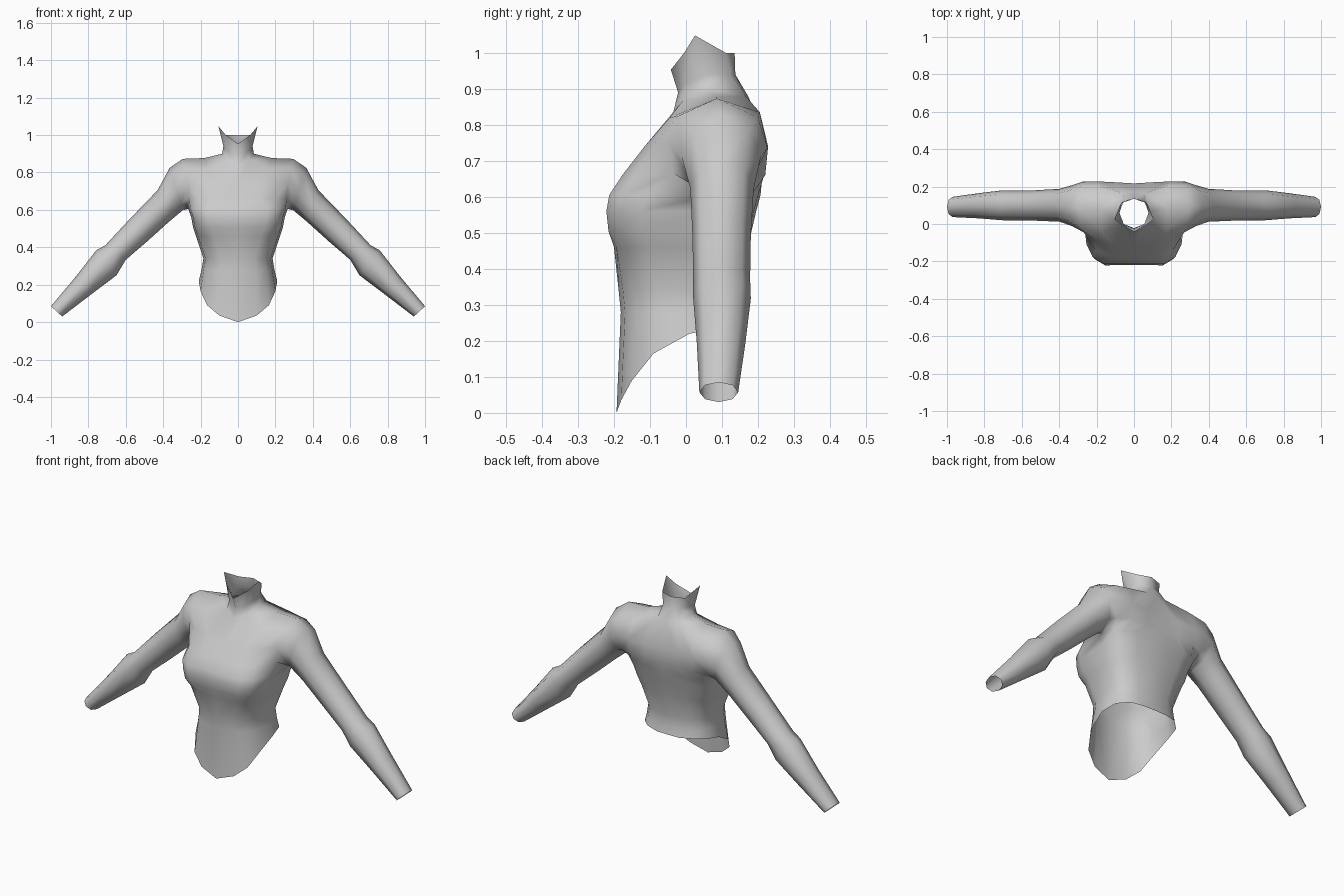
import bpy, bmesh, math
from mathutils import Vector

if "Cube" in bpy.data.objects:
    bpy.data.objects.remove(bpy.data.objects["Cube"])

bm = bmesh.new()


def verts(points):
    return [bm.verts.new(p) for p in points]


def strip(a, b):
    """Quads between two equally long rows of vertices."""
    for i in range(len(a) - 1):
        bm.faces.new((a[i], a[i + 1], b[i + 1], b[i]))


def half_ring(z, w, yf, yc, yb, pf, pb, dip):
    """Half of a boxy oval, from front centre round to back centre."""
    pts = []
    for k in range(9):
        a = math.radians(k * 22.5)
        c, s = abs(math.cos(a)), max(math.sin(a), 0)
        p, depth = (pf, yf - yc) if k <= 4 else (pb, yb - yc)
        c = 0 if k == 4 else c
        s = 0 if k in (0, 8) else s
        y = yc + depth * c ** p + (dip if k == 0 else 0)
        pts.append((w * s ** p, y, z))
    return pts


# Curved hem, front centre to back centre
hem = verts([(0, -.193, 0), (.1, -.18, .035), (.165, -.15, .09), (.2, -.09, .165),
             (.21, .01, .22), (.193, .09, .235), (.14, .14, .24), (.07, .16, .235),
             (0, .162, .235)])

# Waist and bust rings: height, half width, front, side, back, roundness, cleavage
rings = [
    (.28, .195, -.181, .02, .152, .75, .75, 0),
    (.34, .185, -.187, .02, .150, .75, .75, 0),
    (.46, .225, -.204, .03, .172, .62, .7, .004),
    (.505, .24, -.226, .04, .182, .52, .65, .012),
    (.56, .25, -.232, .05, .195, .5, .62, .014),
    (.605, .265, -.225, .07, .207, .52, .6, .012),
]
row = hem
for r in rings:
    nxt = verts(half_ring(*r))
    strip(row, nxt)
    row = nxt
bust = row

# Chest panels, centre to armhole
chest = [verts(p) for p in (
    [(0, -.165, .66), (.11, -.177, .66), (.205, -.145, .66), (.262, -.035, .665)],
    [(0, -.112, .735), (.11, -.115, .74), (.2, -.09, .745), (.268, -.045, .75)],
    [(0, -.035, .835), (.062, -.008, .868), (.17, -.045, .82), (.285, -.02, .825)])]
# Back panels, armhole to centre
back = [verts(p) for p in (
    [(.265, .185, .65), (.19, .22, .66), (.1, .217, .66), (0, .212, .66)],
    [(.275, .226, .735), (.2, .228, .74), (.1, .223, .74), (0, .217, .74)],
    [(.285, .2, .82), (.18, .205, .835), (.06, .165, .88), (0, .175, .875)])]
strip(bust[:4], chest[0])
strip(bust[5:], back[0])
bm.faces.new((bust[3], bust[4], chest[0][3]))
bm.faces.new((bust[4], bust[5], back[0][0]))
for panel in (chest, back):
    strip(panel[0], panel[1])
    strip(panel[1], panel[2])

# Shoulder ridge
ridge = verts([(.085, .065, .9), (.18, .085, .877), (.295, .085, .873)])
strip(chest[2][1:], ridge)
strip(ridge[::-1], back[2][:3][::1])

# Neck with pointed sides
base = [chest[2][0], chest[2][1], ridge[0], back[2][2], back[2][3]]
neck_mid = verts([(0, -.022, .89), (.055, .0, .915), (.078, .06, .94),
                  (.055, .125, .94), (0, .137, .94)])
neck_top = verts([(0, -.042, .953), (.065, -.005, 1.0), (.105, .025, 1.048),
                  (.07, .11, 1.0), (0, .135, 1.0)])
strip(base, neck_mid)
strip(neck_mid, neck_top)

# Arm: top x, top z, underside x, underside z, front y, back y
arm = [
    (.365, .825, .295, .598, -.012, .208),
    (.43, .705, .365, .54, .012, .188),
    (.58, .55, .485, .432, .018, .180),
    (.71, .41, .60, .333, .02, .178),
    (.757, .385, .65, .25, .02, .180),
    (.87, .24, .785, .148, .03, .165),
    (1.0, .085, .94, .03, .037, .145),
]
loop = [ridge[2], chest[2][3], chest[1][3], chest[0][3], bust[4],
        back[0][0], back[1][0], back[2][0]]
for tx, tz, ux, uz, yf, yb in arm:
    mid = Vector(((tx + ux) / 2, (yf + yb) / 2, (tz + uz) / 2))
    up = Vector((tx - ux, 0, tz - uz)) / 2
    side = Vector((0, (yf - yb) / 2, 0))
    nxt = verts([mid + up * math.cos(i * math.pi / 4) + side * math.sin(i * math.pi / 4)
                 for i in range(8)])
    strip(loop + loop[:1], nxt + nxt[:1])
    loop = nxt

bmesh.ops.recalc_face_normals(bm, faces=bm.faces)
# Make the shell face outwards
bm.faces.ensure_lookup_table()
if bm.faces[0].normal.y > 0:
    bmesh.ops.reverse_faces(bm, faces=bm.faces)

mesh = bpy.data.meshes.new("torso_shell")
bm.to_mesh(mesh)
bm.free()
grey = bpy.data.materials.new("light grey")
grey.diffuse_color = (.6, .6, .6, 1)
grey.use_nodes = True
grey.node_tree.nodes["Principled BSDF"].inputs["Base Color"].default_value = grey.diffuse_color
mesh.materials.append(grey)
torso = bpy.data.objects.new("torso_shell", mesh)
bpy.context.collection.objects.link(torso)

# Mirror the half body
mirror = torso.modifiers.new("mirror", 'MIRROR')
mirror.use_clip = True
mirror.merge_threshold = .001
for p in mesh.polygons:
    p.use_smooth = True
